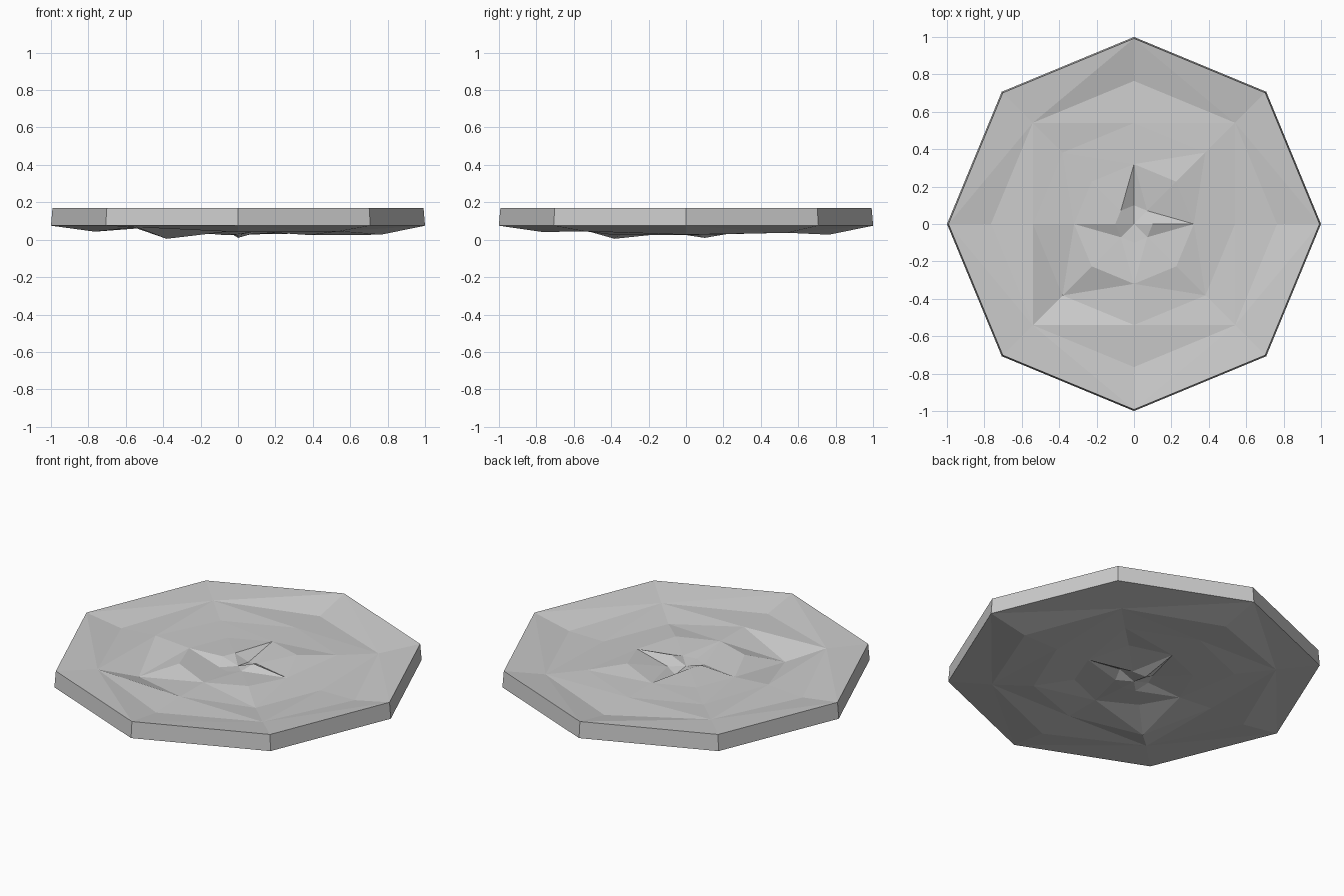
import bpy, bmesh, math

if "Cube" in bpy.data.objects:
    bpy.data.objects.remove(bpy.data.objects["Cube"])

RADII = [0.10, 0.32, 0.54, 0.765, 1.0]
# Top heights per ring, starting east and going anticlockwise
HEIGHTS = [
    [0.160, 0.125, 0.105, 0.150, 0.150, 0.120, 0.125, 0.135],
    [0.135, 0.160, 0.142, 0.140, 0.140, 0.160, 0.145, 0.148],
    [0.120, 0.140, 0.140, 0.140, 0.155, 0.100, 0.145, 0.120],
    [0.122, 0.132, 0.122, 0.155, 0.138, 0.162, 0.136, 0.140],
    [0.170] * 8,
]
CENTRE = 0.120
THICK = 0.095
# Parity of the outer corner where each ring's quad is split
SPLIT = [0, 1, 1, 0]


def add_sheet(bm, drop, rim_scale, flip):
    """One faceted octagonal sheet; returns its rim vertices."""
    def face(*vs):
        bm.faces.new(vs[::-1] if flip else vs)
    rings = []
    for i, (r, zs) in enumerate(zip(RADII, HEIGHTS)):
        s = rim_scale if i == 4 else 1.0
        rings.append([bm.verts.new((r * s * math.cos(k * math.pi / 4),
                                    r * s * math.sin(k * math.pi / 4), z - drop))
                      for k, z in enumerate(zs)])
    c = bm.verts.new((0, 0, CENTRE - drop))
    for k in range(8):
        n = (k + 1) % 8
        face(c, rings[0][k], rings[0][n])
        for i in range(4):
            a, b, p, q = rings[i][k], rings[i][n], rings[i + 1][k], rings[i + 1][n]
            if k % 2 == SPLIT[i]:
                face(a, p, b)
                face(p, q, b)
            else:
                face(a, p, q)
                face(a, q, b)
    return rings[4]


# Rough dished slab: top sheet, bottom sheet and rim wall
bm = bmesh.new()
top = add_sheet(bm, 0.0, 0.992, False)
bottom = add_sheet(bm, THICK, 1.0, True)
for k in range(8):
    n = (k + 1) % 8
    bm.faces.new((bottom[k], bottom[n], top[n], top[k]))
low = min(v.co.z for v in bm.verts)
bmesh.ops.translate(bm, verts=bm.verts, vec=(0, 0, -min(low, 0.0)))
bmesh.ops.recalc_face_normals(bm, faces=bm.faces)
mesh = bpy.data.meshes.new("rough_octagonal_slab")
bm.to_mesh(mesh)
bm.free()
bpy.context.collection.objects.link(bpy.data.objects.new("rough_octagonal_slab", mesh))
